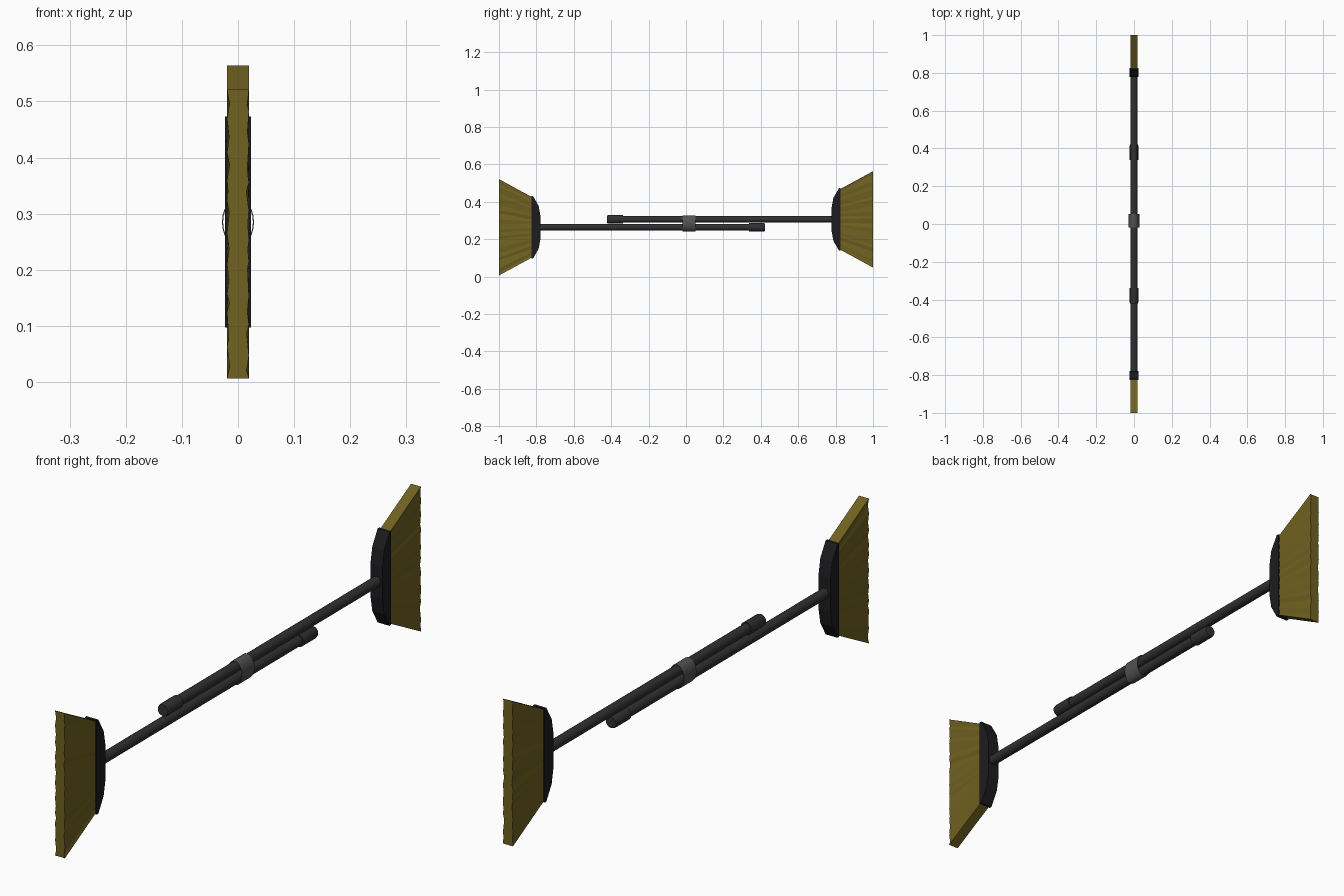
import bpy, bmesh, math, random
from mathutils import Matrix

if "Cube" in bpy.data.objects:
    bpy.data.objects.remove(bpy.data.objects["Cube"])

random.seed(4)
MID_Z, OFFSET = 0.285, 0.0212   # mid height of the pair, half spacing of the handles


def material(name, col):
    m = bpy.data.materials.new(name)
    m.diffuse_color = (*col, 1)
    m.use_nodes = True
    m.node_tree.nodes["Principled BSDF"].inputs["Base Color"].default_value = m.diffuse_color
    return m


DARK = material("dark_plastic", (0.03, 0.03, 0.032))
BLACK = material("black_plastic", (0.012, 0.012, 0.014))
STRAW = material("bristle_yellow", (0.16, 0.12, 0.015))
GREY = material("clip_grey", (0.085, 0.085, 0.085))


def make(name, bm, mat, smooth=False):
    bmesh.ops.recalc_face_normals(bm, faces=bm.faces)
    me = bpy.data.meshes.new(name)
    bm.to_mesh(me)
    bm.free()
    me.materials.append(mat)
    ob = bpy.data.objects.new(name, me)
    bpy.context.collection.objects.link(ob)
    if smooth:
        bpy.ops.object.select_all(action='DESELECT')
        ob.select_set(True)
        bpy.context.view_layer.objects.active = ob
        bpy.ops.object.shade_smooth_by_angle(angle=math.radians(35))
    return ob


def loft(rings, close=False):
    """Skin a list of closed vertex rings; cap the ends, or join last to first."""
    bm = bmesh.new()
    vs = [[bm.verts.new(p) for p in r] for r in rings]
    n = len(vs[0])
    pairs = list(zip(vs, vs[1:])) + ([(vs[-1], vs[0])] if close else [])
    for a, b in pairs:
        for i in range(n):
            j = (i + 1) % n
            bm.faces.new((a[i], a[j], b[j], b[i]))
    if not close:
        bm.faces.new(vs[0])
        bm.faces.new(vs[-1])
    return bm


def oval(y, rx, rz, z=0.0, n=16):
    return [(rx * math.cos(2 * math.pi * i / n), y, z + rz * math.sin(2 * math.pi * i / n))
            for i in range(n)]


def tube(profile):
    return loft([oval(y, r, r) for y, r in profile])


def bristles():
    # ridged fan: alternating peaks and notches on both broad sides
    n = 20
    def side():
        ts = [-1 + 2 * (i + (random.uniform(-.28, .28) if 0 < i < n else 0)) / n
              for i in range(n + 1)]
        depth = [0.0195 if i % 2 == 0 or i in (0, n) else random.uniform(0.0145, 0.018)
                 for i in range(n + 1)]
        return ts, depth
    def shift(ts):
        return [t + (random.uniform(-.035, .035) if 0 < i < n else 0) for i, t in enumerate(ts)]
    (ta, da), (tb, db) = side(), side()
    rings = []
    for y, half, flat in ((-0.815, 0.157, 0.5), (-1.0, 0.2575, 1.0)):
        def x(d): return 0.0195 - (0.0195 - d) * flat
        a, b = shift(ta), shift(tb)
        rings.append([(x(d), y, t * half) for t, d in zip(a, da)] +
                     [(-x(d), y, t * half) for t, d in reversed(list(zip(b, db)))])
    return loft(rings)


def head():
    # flared block, extruded across x
    half = [(-0.827, 0.167), (-0.818, 0.167), (-0.788, 0.115), (-0.778, 0.06)]
    prof = half + [(y, -z) for y, z in reversed(half)]
    return loft([[(x, y, z) for y, z in prof] for x in (-0.0235, 0.0235)])


def broom(side, turn):
    # second broom is the first turned half way round
    place = Matrix.Translation((0, 0, MID_Z)) @ Matrix.Rotation(turn, 4, 'X') \
        @ Matrix.Translation((0, 0, -OFFSET))
    parts = [
        make(side + "_bristles", bristles(), STRAW),
        make(side + "_broom_head", head(), BLACK),
        make(side + "_handle", tube([(-0.80, 0.018), (0.40, 0.018)]), DARK, True),
        make(side + "_grip", tube([(0.338, 0.0225), (0.415, 0.0225), (0.422, 0.020)]), DARK, True),
    ]
    for p in parts:
        p.matrix_world = place


broom("front", 0)
broom("back", math.pi)

# thin oval clip holding both handles together
Y0, Y1, RX, RZ, T = -0.018, 0.052, 0.0285, 0.043, 0.002
make("handle_clip", loft([oval(Y0, RX, RZ, MID_Z, 24), oval(Y1, RX, RZ, MID_Z, 24),
                          oval(Y1, RX - T, RZ - T, MID_Z, 24),
                          oval(Y0, RX - T, RZ - T, MID_Z, 24)], close=True), GREY, True)
